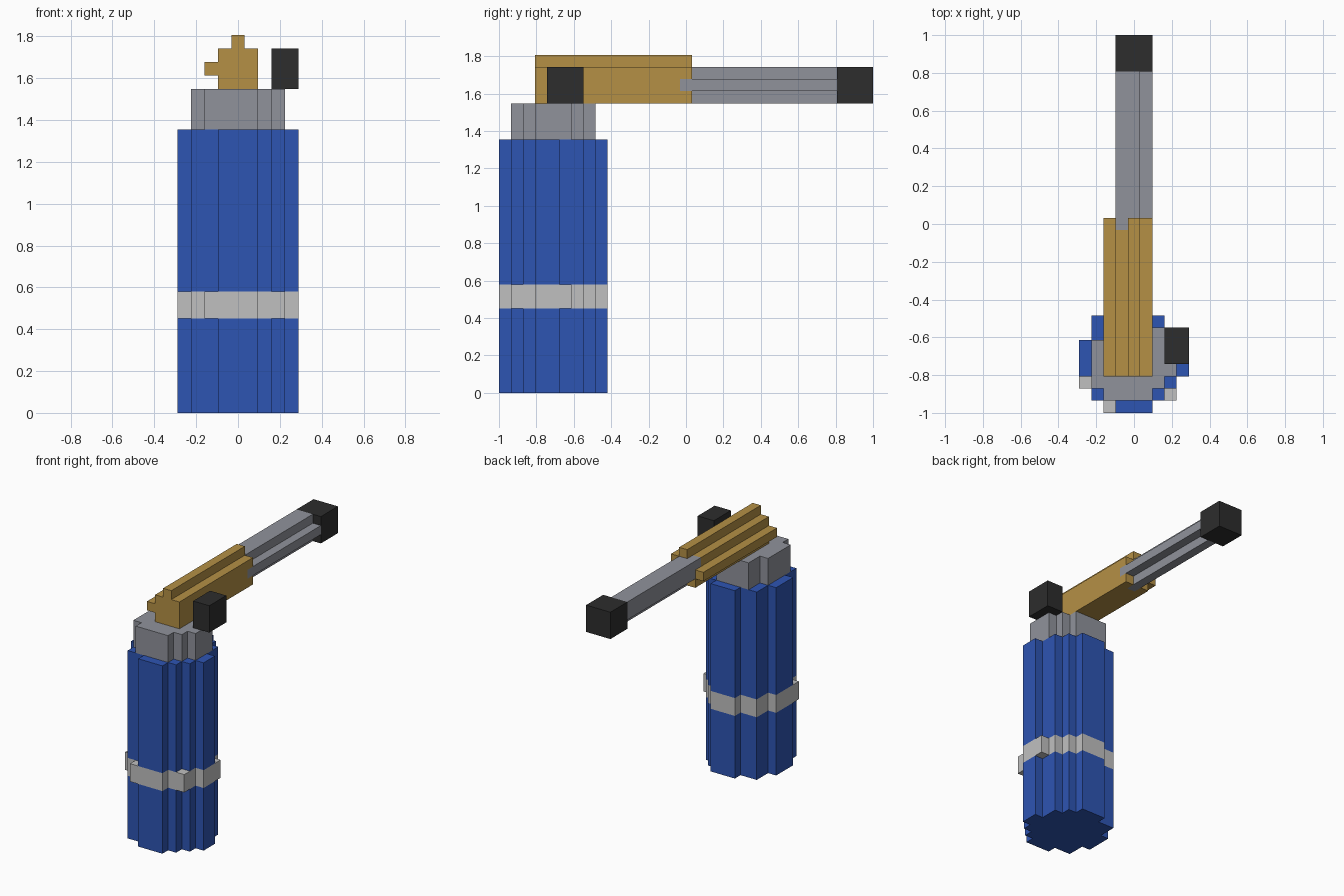
import bpy
import bmesh
from mathutils import Vector

UNIT = 2 / 31                       # size of one block
ORIGIN = Vector((-4.5, -15.5, 0))   # grid corner, in blocks

if "Cube" in bpy.data.objects:
    bpy.data.objects.remove(bpy.data.objects["Cube"], do_unlink=True)


def material(name, color):
    mat = bpy.data.materials.new(name)
    mat.use_nodes = True
    mat.diffuse_color = (*color, 1)
    mat.node_tree.nodes["Principled BSDF"].inputs["Base Color"].default_value = (*color, 1)
    return mat


BLUE = material("blue", (0.027, 0.09, 0.45))
GREY = material("steel_grey", (0.28, 0.29, 0.33))
LIGHT = material("light_grey", (0.53, 0.53, 0.53))
BRASS = material("brass", (0.46, 0.28, 0.06))
BLACK = material("black", (0.026, 0.026, 0.026))


def spans(first_row, *rows):
    """Cells of a stepped section, one inclusive (from, to) span per row."""
    return {(u, first_row + n) for n, (a, b) in enumerate(rows) for u in range(a, b + 1)}


def extrude(name, cells, start, end, mat, along="z"):
    """Extrude a stepped section between two block levels along z or y."""
    bm = bmesh.new()

    def corner(u, v):
        p = Vector((u, v, start)) if along == "z" else Vector((u, start, v))
        return bm.verts.new((p + ORIGIN) * UNIT)

    for u, v in cells:
        bm.faces.new([corner(u, v), corner(u + 1, v), corner(u + 1, v + 1), corner(u, v + 1)])
    bmesh.ops.remove_doubles(bm, verts=bm.verts[:], dist=UNIT / 100)
    result = bmesh.ops.extrude_face_region(bm, geom=bm.faces[:], use_keep_orig=True)
    step = (end - start) * UNIT
    moved = [g for g in result["geom"] if isinstance(g, bmesh.types.BMVert)]
    bmesh.ops.translate(bm, verts=moved, vec=(0, 0, step) if along == "z" else (0, step, 0))
    bmesh.ops.recalc_face_normals(bm, faces=bm.faces[:])
    mesh = bpy.data.meshes.new(name)
    bm.to_mesh(mesh)
    bm.free()
    mesh.materials.append(mat)
    obj = bpy.data.objects.new(name, mesh)
    bpy.context.collection.objects.link(obj)
    return obj


# Stepped round sections
body = spans(0, (3, 5), (1, 6), (1, 7), (0, 8), (0, 8), (0, 7), (1, 7), (1, 6), (3, 5))
band = body | {(2, 0), (7, 1), (0, 2), (8, 5)}
neck = spans(1, (2, 5), (1, 6), (1, 7), (1, 7), (1, 7), (2, 6), (2, 5))
block = spans(24, (3, 5), (3, 5), (3, 5))
sleeve = block | {(4, 27), (2, 25)}
rod = spans(24, (4, 4), (3, 5), (3, 4))

# Upright cylinder with its band and neck
extrude("cylinder_lower", body, 0, 7, BLUE)
extrude("cylinder_band", band, 7, 9, LIGHT)
extrude("cylinder_upper", body, 9, 21, BLUE)
extrude("neck", neck, 21, 24, GREY)

# Horizontal arm: sleeve, socket lip around the rod, rod and end cap
extrude("sleeve", sleeve, 3, 15, BRASS, "y")
extrude("sleeve_lip", sleeve - rod, 15, 16, BRASS, "y")
extrude("rod", rod, 15, 28, GREY, "y")
extrude("end_cap", block, 28, 31, BLACK, "y")

# Separate knob beside the sleeve
extrude("side_knob", spans(24, (7, 8), (7, 8), (7, 8)), 4, 7, BLACK, "y")
